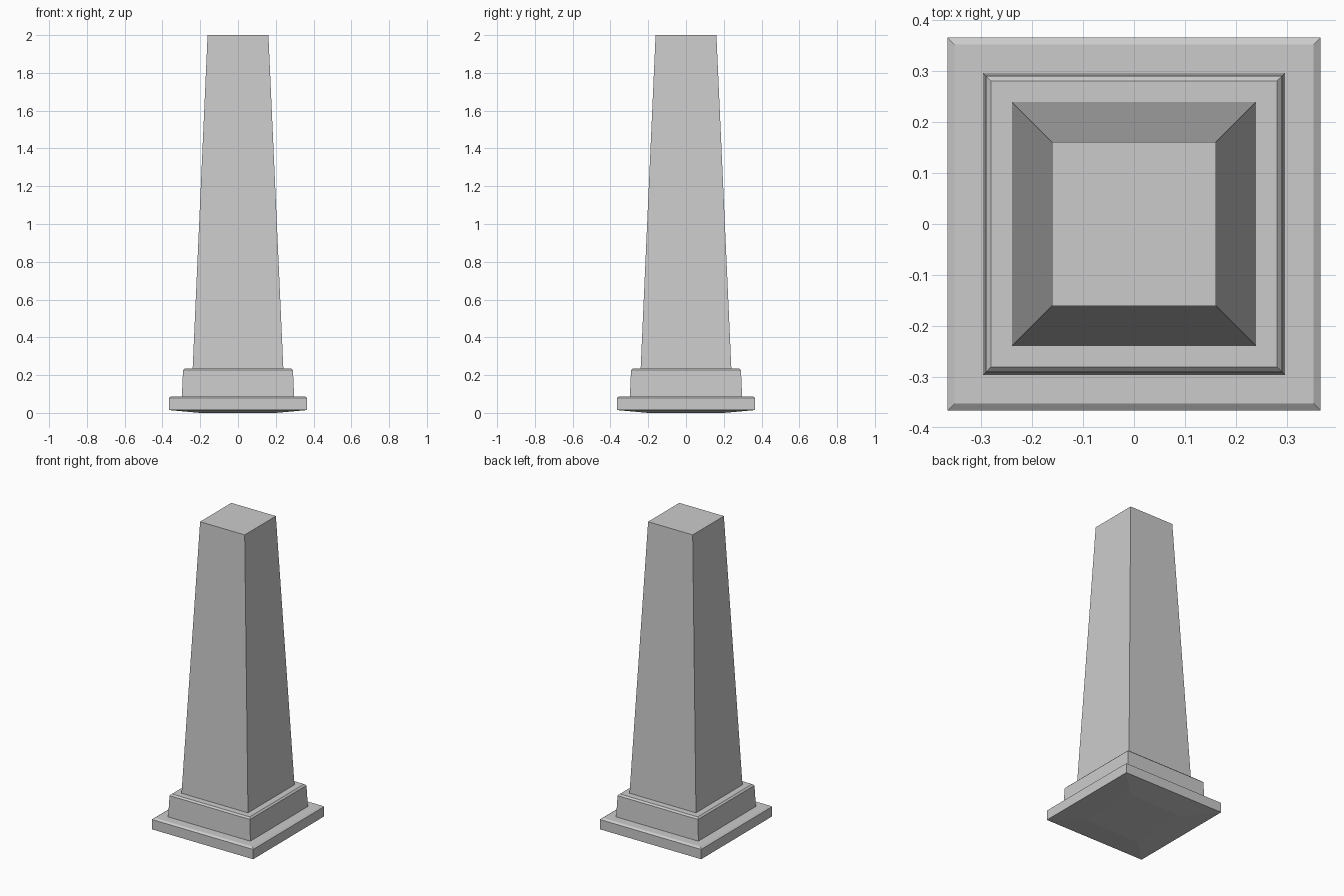
import bpy, bmesh

if "Cube" in bpy.data.objects:
    bpy.data.objects.remove(bpy.data.objects["Cube"])


def square_loft(name, profile, cap_bottom):
    """Stack square rings (half width, height) into a four-sided solid."""
    bm = bmesh.new()
    rings = [[bm.verts.new((sx * h, sy * h, z))
              for sx, sy in ((-1, -1), (1, -1), (1, 1), (-1, 1))]
             for h, z in profile]
    for low, high in zip(rings, rings[1:]):
        for i in range(4):
            j = (i + 1) % 4
            bm.faces.new((low[i], low[j], high[j], high[i]))
    bm.faces.new(rings[-1])
    if cap_bottom:
        bm.faces.new(rings[0][::-1])
    mesh = bpy.data.meshes.new(name)
    bm.to_mesh(mesh)
    bm.free()
    obj = bpy.data.objects.new(name, mesh)
    bpy.context.collection.objects.link(obj)
    return obj


# Bottom slab with a shallow sloped underside and chamfered top edge
square_loft("plinth", [(0.2, 0.0), (0.366, 0.015), (0.366, 0.079), (0.353, 0.088)], True)

# Slightly tapered upper step, seated on the slab
square_loft("upper_step", [(0.297, 0.088), (0.291, 0.226), (0.281, 0.236)], False)

# Tall tapered shaft with a flat top
square_loft("shaft", [(0.24, 0.236), (0.161, 2.0)], False)
